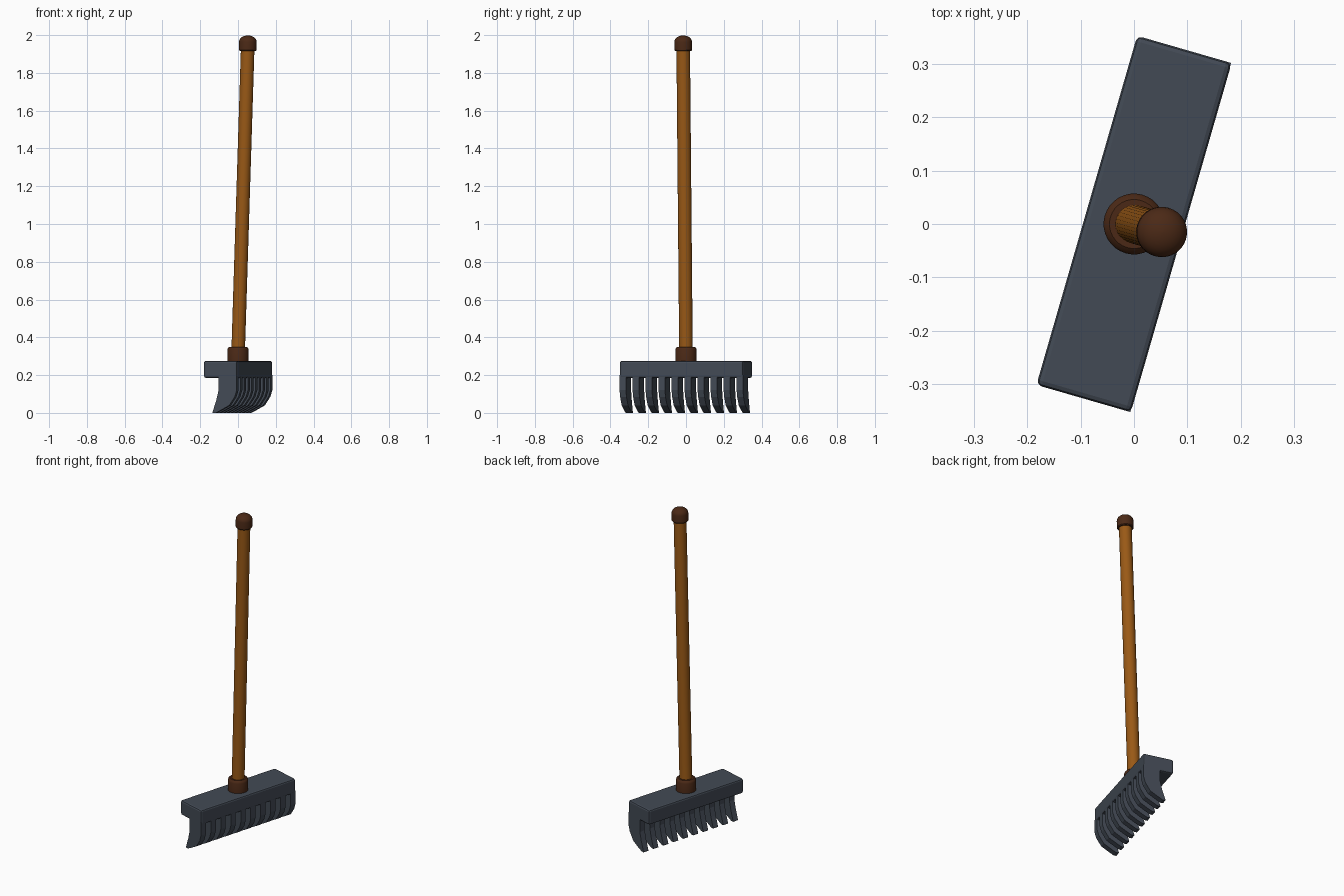
import bpy, bmesh, math
from mathutils import Matrix, Vector

if "Cube" in bpy.data.objects:
    bpy.data.objects.remove(bpy.data.objects["Cube"])

TURN = Matrix.Rotation(math.radians(-16.1), 4, 'Z')   # whole rake is turned about z
L, W, N, T = 0.68, 0.184, 10, 0.035                   # head length, width, tines, tine thickness


def material(name, color):
    m = bpy.data.materials.new(name)
    m.diffuse_color = (*color, 1)
    m.use_nodes = True
    m.node_tree.nodes["Principled BSDF"].inputs["Base Color"].default_value = m.diffuse_color
    return m


STEEL = material("steel", (0.055, 0.068, 0.09))
WOOD = material("wood", (0.32, 0.1, 0.008))
DARK = material("dark_wood", (0.07, 0.022, 0.008))


def finish(name, bm, mat, matrix=Matrix(), smooth=False, bevel=0):
    bmesh.ops.recalc_face_normals(bm, faces=bm.faces)
    me = bpy.data.meshes.new(name)
    bm.to_mesh(me)
    bm.free()
    me.materials.append(mat)
    ob = bpy.data.objects.new(name, me)
    bpy.context.collection.objects.link(ob)
    ob.matrix_world = TURN @ matrix
    if bevel:
        b = ob.modifiers.new("bevel", 'BEVEL')
        b.width, b.segments = bevel, 2
    if smooth:
        bpy.ops.object.select_all(action='DESELECT')
        ob.select_set(True)
        bpy.context.view_layer.objects.active = ob
        bpy.ops.object.shade_smooth_by_angle(angle=math.radians(35))
    return ob


def lathe(name, profile, mat, matrix=Matrix(), sides=32):
    # closed solid of revolution from (radius, height) pairs
    bm = bmesh.new()
    rings = [[bm.verts.new((r * math.cos(2 * math.pi * i / sides),
                            r * math.sin(2 * math.pi * i / sides), z))
              for i in range(sides)] for r, z in profile]
    for a, b in zip(rings, rings[1:]):
        for i in range(sides):
            j = (i + 1) % sides
            bm.faces.new((a[i], a[j], b[j], b[i]))
    bm.faces.new(rings[0])
    bm.faces.new(rings[-1])
    return finish(name, bm, mat, matrix, smooth=True)


# head bar
bm = bmesh.new()
bmesh.ops.create_cube(bm, size=1, matrix=Matrix.Translation((0, 0, 0.23)) @ Matrix.Diagonal((W, L, 0.09, 1)))
finish("head_bar", bm, STEEL, bevel=0.01)

# curved tines, flush with one long side of the bar
profile = [(-0.01, 0.2), (-0.01, 0.115), (-0.022, 0.065), (-0.043, 0.002), (-0.042, 0), (-0.025, 0),
           (0.005, 0.015), (0.05, 0.04), (0.08, 0.085), (0.091, 0.12), (0.091, 0.2)]
for k in range(N):
    y = -L / 2 + k * (L - T) / (N - 1)
    bm = bmesh.new()
    face = bm.faces.new([bm.verts.new((x, y, z)) for x, z in profile])
    ext = bmesh.ops.extrude_face_region(bm, geom=[face])
    bmesh.ops.translate(bm, vec=(0, T, 0), verts=[v for v in ext['geom'] if isinstance(v, bmesh.types.BMVert)])
    finish(f"tine_{k + 1}", bm, STEEL)

# ferrule collar
lathe("ferrule", [(0.057, 0.27), (0.057, 0.335), (0.054, 0.343), (0.046, 0.35)], DARK)

# leaning handle with domed end cap
lean = Matrix.Translation((0, 0, 0.3)) @ Vector((0.054, 0, 1.65)).to_track_quat('Z', 'Y').to_matrix().to_4x4()
lathe("handle", [(0.036, 0), (0.036, 1.65)], WOOD, lean)
dome = [(0.047 * math.cos(a), 1.665 + 0.034 * math.sin(a))
        for a in (math.radians(d) for d in (0, 15, 30, 45, 60, 75, 88))]
lathe("end_cap", [(0.043, 1.617), (0.047, 1.622)] + dome, DARK, lean)
